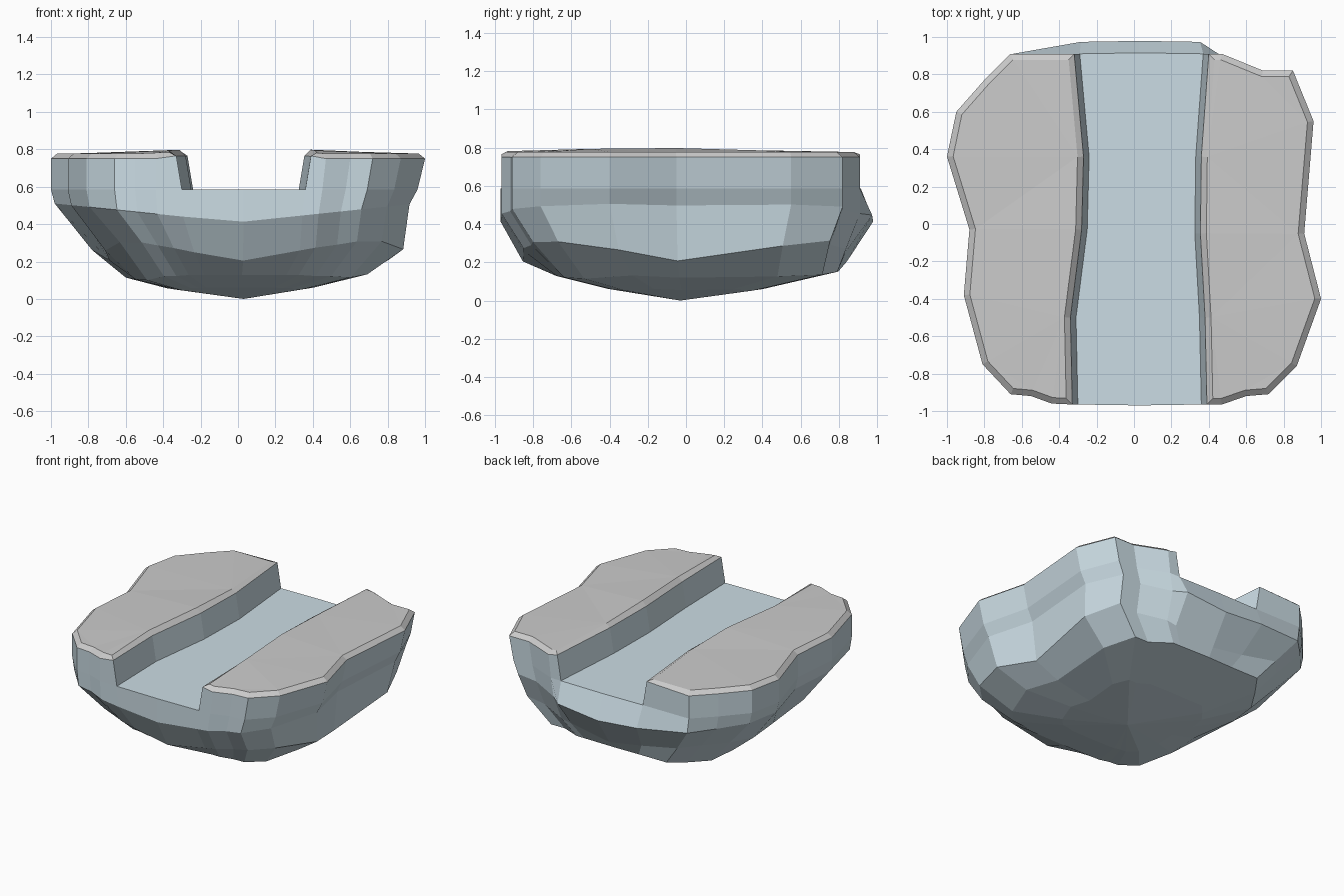
import bpy, bmesh
from mathutils import Vector

if "Cube" in bpy.data.objects:
    bpy.data.objects.remove(bpy.data.objects["Cube"])

rock = bpy.data.materials.new("rock_blue_grey")
rock.diffuse_color = (0.6, 0.72, 0.78, 1)
rock.use_nodes = True
rock.node_tree.nodes["Principled BSDF"].inputs["Base Color"].default_value = rock.diffuse_color

# Plan outlines, counter-clockwise seen from above
LEFT_OUTER = [(-.66, .91), (-.80, .77), (-.95, .60), (-1, .36), (-.88, -.03), (-.91, -.38),
              (-.81, -.75), (-.66, -.91), (-.55, -.92), (-.44, -.96)]
RIGHT_OUTER = [(.47, -.965), (.60, -.92), (.72, -.91), (.87, -.76), (1, -.40), (.91, -.05),
               (.96, .55), (.85, .82), (.69, .82), (.47, .91)]
LEFT_EDGE = [(-.29, .91), (-.24, .36), (-.25, -.03), (-.31, -.5), (-.30, -.965)]
RIGHT_EDGE = [(.36, -.965), (.35, -.5), (.325, -.05), (.33, .36), (.37, .91)]
FRONT_MID, BACK_MID = (.03, -.97), (.03, .915)
FLOOR_Z, RIM_Z = .585, .75


def finish(bm, name, mat=None):
    bmesh.ops.recalc_face_normals(bm, faces=bm.faces)
    mesh = bpy.data.meshes.new(name)
    bm.to_mesh(mesh)
    bm.free()
    obj = bpy.data.objects.new(name, mesh)
    bpy.context.collection.objects.link(obj)
    if mat:
        mesh.materials.append(mat)
    return obj


def loft(name, rings, mat=None, tip=None, cap=False):
    """Join rings of equal length; close the last one with a point or a face."""
    bm = bmesh.new()
    loops = [[bm.verts.new(p) for p in r] for r in rings]
    n = len(loops[0])
    for a, b in zip(loops, loops[1:]):
        for i in range(n):
            j = (i + 1) % n
            bm.faces.new((a[i], a[j], b[j], b[i]))
    if tip:
        t = bm.verts.new(tip)
        for i in range(n):
            bm.faces.new((loops[-1][i], loops[-1][(i + 1) % n], t))
    if cap:
        face = bm.faces.new(loops[-1])
        bmesh.ops.triangulate(bm, faces=[face])
    return finish(bm, name, mat)


def scaled(p, left, right, front, back):
    return p[0] * (left if p[0] < 0 else right), p[1] * (front if p[1] < 0 else back)


def inset(points, amount):
    """Move a counter-clockwise outline inwards."""
    out, n = [], len(points)
    for i in range(n):
        p = Vector(points[i][:2])
        d1 = (p - Vector(points[i - 1][:2])).normalized()
        d2 = (Vector(points[(i + 1) % n][:2]) - p).normalized()
        n1, n2 = Vector((-d1.y, d1.x)), Vector((-d2.y, d2.x))
        out.append(tuple(p + (n1 + n2) * amount / max(.6, 1 + n1.dot(n2))))
    return out


def waist(p):
    """Outline where the banks meet the base."""
    return scaled(p, 1, .96, 1, 1)


# Rocky base: faceted bowl below the channel
outline = ([waist(p) for p in LEFT_OUTER] + [LEFT_EDGE[-1], FRONT_MID, RIGHT_EDGE[0]]
           + [waist(p) for p in RIGHT_OUTER] + [RIGHT_EDGE[-1], BACK_MID, LEFT_EDGE[0]])
top = [(x, y, FLOOR_Z) for x, y in outline]
shoulder, lower, keel, core = [], [], [], []
for p in outline:
    back = 1.07 if abs(p[0]) < .4 and p[1] > .8 else 1.0
    x, y = scaled(p, .98, .955, 1, back)
    shoulder.append((x, y, .41 + .1 * abs(p[0])))
    x, y = scaled(p, .78, .92, .88, .92)
    lower.append((x, y, .2 + .17 * abs(p[0] * p[1])))
    x, y = scaled(p, .60, .72, .70, .87)
    keel.append((x, y, .19 * max(abs(x), abs(y))))
    x, y = scaled(p, .38, .42, .42, .44)
    core.append((x, y, .15 * max(abs(x), abs(y))))
loft("rocky_base", [top, shoulder, lower, keel, core], rock, tip=(.03, -.03, 0))

# Flat channel floor
bm = bmesh.new()
bm.faces.new([bm.verts.new((x, y, FLOOR_Z))
              for x, y in LEFT_EDGE + [FRONT_MID] + RIGHT_EDGE + [BACK_MID]])
finish(bm, "channel_floor", rock)

# Two raised banks, each with rock sides and a bevelled grey top
for side, outer, edge, s in (("left", LEFT_OUTER, LEFT_EDGE, -1),
                             ("right", RIGHT_OUTER, RIGHT_EDGE, 1)):
    foot = [(*waist(p), FLOOR_Z) for p in outer] + [(x, y, FLOOR_Z) for x, y in edge[::-1]]
    rim = [(x, y, RIM_Z) for x, y in outer] + [(x + s * .03, y, RIM_Z + .015) for x, y in edge[::-1]]
    loft(side + "_bank_side", [foot, rim], rock)
    crown = []
    for x, y in inset(rim, .032):
        ridge = .025 * max(0, 1 - abs(y + .2) / .9) if abs(x) < .45 else 0
        crown.append((x, y, .777 + ridge))
    loft(side + "_bank_top", [rim, crown], cap=True)
